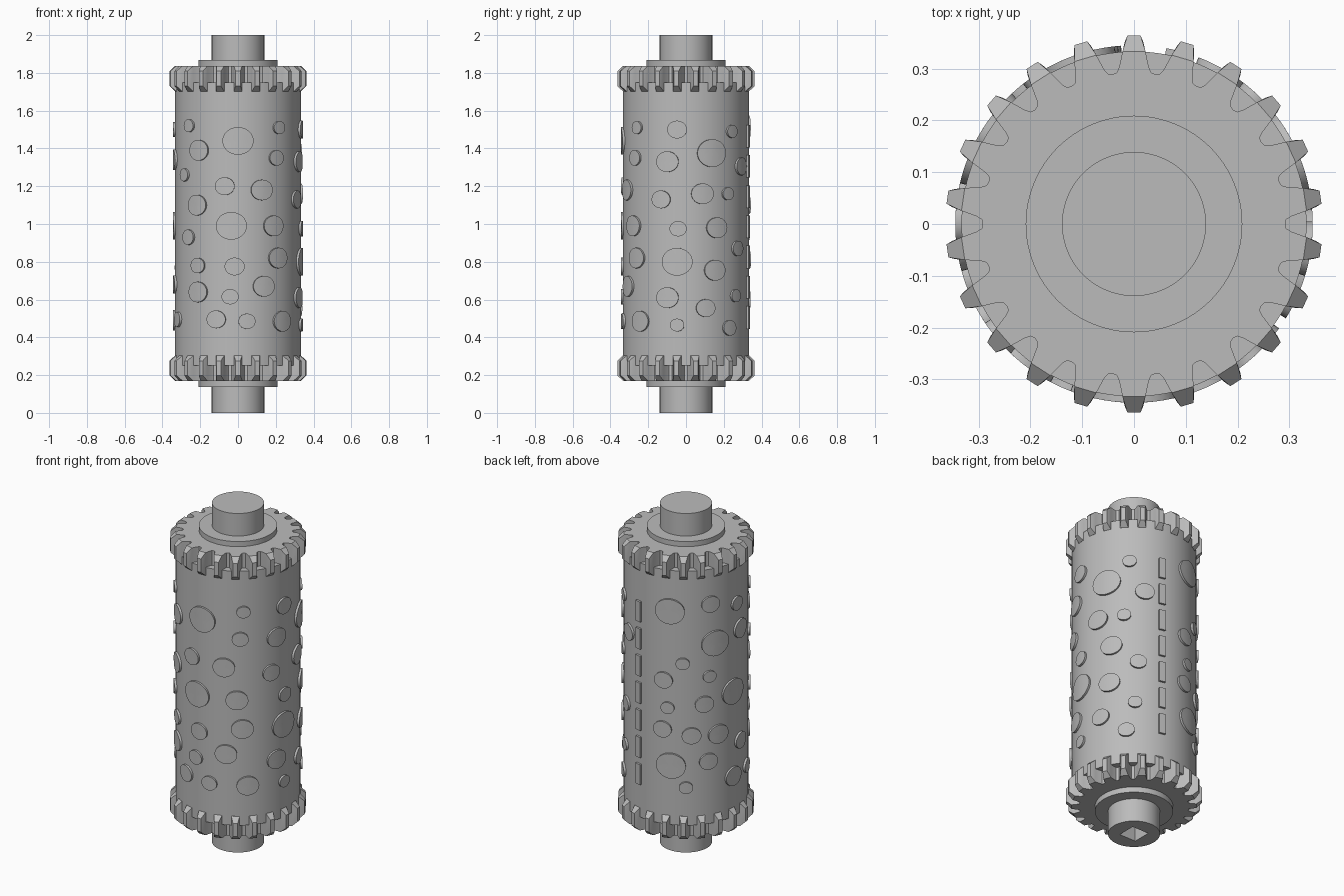
import bpy, bmesh
from math import sin, cos, pi, radians

if "Cube" in bpy.data.objects:
    bpy.data.objects.remove(bpy.data.objects["Cube"])

BODY_R = 0.333
RAISED_R = 0.345

grey = bpy.data.materials.new("plain grey")
grey.use_nodes = True
grey.diffuse_color = (0.5, 0.5, 0.5, 1)
grey.node_tree.nodes["Principled BSDF"].inputs["Base Color"].default_value = grey.diffuse_color


def polar(r, angle, z):
    return (r * cos(angle), r * sin(angle), z)


def finish(name, bm):
    """Turn a bmesh into a grey object with crisp edges."""
    bmesh.ops.remove_doubles(bm, verts=bm.verts, dist=1e-5)
    bmesh.ops.recalc_face_normals(bm, faces=bm.faces)
    mesh = bpy.data.meshes.new(name)
    bm.to_mesh(mesh)
    bm.free()
    mesh.materials.append(grey)
    obj = bpy.data.objects.new(name, mesh)
    bpy.context.collection.objects.link(obj)
    bpy.ops.object.select_all(action="DESELECT")
    obj.select_set(True)
    bpy.context.view_layer.objects.active = obj
    bpy.ops.object.shade_smooth_by_angle(angle=radians(30))
    return obj


def skin(bm, rings):
    """Join closed rings of points in order; return the vertex rings."""
    loops = [[bm.verts.new(p) for p in ring] for ring in rings]
    n = len(loops[0])
    for low, high in zip(loops, loops[1:]):
        for i in range(n):
            j = (i + 1) % n
            bm.faces.new((low[i], low[j], high[j], high[i]))
    return loops


def cylinder(name, r, z0, z1, sides=96):
    bm = bmesh.new()
    rings = [[polar(r, 2 * pi * i / sides, z) for i in range(sides)] for z in (z0, z1)]
    for loop in skin(bm, rings):
        bm.faces.new(loop)
    return finish(name, bm)


# Toothed ring with chamfered tooth ends
TEETH = 22
FLANK = [(8.18, 0.292), (6.5, 0.294), (5.4, 0.304), (3.8, 0.334), (2.9, 0.352), (2.0, 0.364)]
TOOTH = FLANK + [(-a, r) for a, r in reversed(FLANK[1:])]


def toothed_ring(name, z0, z1, chamfer=0.028):
    def outline(z, trimmed):
        points = []
        for k in range(TEETH):
            centre = pi / 2 + 2 * pi * k / TEETH
            for a, r in TOOTH:
                if trimmed and r > 0.334:
                    a, r = (3.8 if a > 0 else -3.8), 0.334
                points.append(polar(r, centre - radians(a), z))
        return points

    bm = bmesh.new()
    loops = skin(bm, [outline(z0, True), outline(z0 + chamfer, False),
                      outline(z1 - chamfer, False), outline(z1, True)])
    ends = (loops[0], loops[-1])
    bmesh.ops.remove_doubles(bm, verts=bm.verts, dist=1e-5)
    for loop in ends:
        bm.faces.new([v for v in loop if v.is_valid])
    return finish(name, bm)


# Raised oval spots that follow the curve of the drum
def add_spots(bm, size, places, sides=32):
    for degrees, height in places:
        def ring(scale, r):
            return [polar(r, radians(degrees) + 1.03 * size * scale * cos(u) / BODY_R,
                          height + 0.94 * size * scale * sin(u))
                    for u in (2 * pi * i / sides for i in range(sides))]
        loops = skin(bm, [ring(1, BODY_R - 0.01), ring(1, RAISED_R),
                          ring(0.6, RAISED_R), ring(0.2, RAISED_R)])
        bm.faces.new(loops[-1])


# Raised upright bar on the drum
def add_bar(bm, degrees, height, half_width=0.018, half_height=0.06):
    def ring(r):
        return [polar(r, radians(degrees) + sx * half_width / BODY_R, height + sz * half_height)
                for sx, sz in ((-1, -1), (0, -1), (1, -1), (1, 1), (0, 1), (-1, 1))]
    a, b, c, d, e, f = skin(bm, [ring(BODY_R - 0.01), ring(RAISED_R)])[1]
    bm.faces.new((a, b, e, f))
    bm.faces.new((b, c, d, e))


# Drum, collars and toothed rings
cylinder("drum", BODY_R, 0.25, 1.75, 128)
cylinder("lower_collar", 0.209, 0.138, 0.2)
cylinder("upper_collar", 0.209, 1.8, 1.867)
toothed_ring("lower_toothed_ring", 0.17, 0.304)
toothed_ring("upper_toothed_ring", 1.702, 1.837)

# Shaft ends, the lower one with a square drive socket
cylinder("upper_shaft", 0.139, 1.8, 2)
shaft = cylinder("lower_shaft", 0.139, 0, 0.25)
bpy.ops.mesh.primitive_cube_add(size=1)
cutter = bpy.context.object
cutter.scale = (0.108, 0.108, 0.3)
cut = shaft.modifiers.new("socket", "BOOLEAN")
cut.object = cutter
bpy.context.view_layer.objects.active = shaft
bpy.ops.object.modifier_apply(modifier="socket")
bpy.data.objects.remove(cutter)

# Raised pattern
spots = bmesh.new()
add_spots(spots, 0.078, [(-90, 1.44), (-96, .99), (24, 1.375), (-8, .8), (110, 1.51),
                         (153, 1.31), (174, .99), (111, .6)])
add_spots(spots, 0.058, [(-128, 1.39), (-68, 1.18), (-130, 1.1), (-56, .99), (-51, .82),
                         (-129, .64), (-66, .67), (-46, .485), (-17, 1.33), (15, 1.16),
                         (29, .98), (27, .755), (-17, .61), (156, .77), (174, .49), (185, 1.34)])
add_spots(spots, 0.05, [(-102, 1.2), (-93, .775), (-110, .495), (-8, 1.5), (-23, 1.13),
                        (18, .555), (104, 1.1), (103, .81), (142, .96), (146, .62),
                        (130, .78), (148, 1.545), (185, .68), (60, 1.305)])
add_spots(spots, 0.043, [(-53, 1.35), (-141, .93), (-129, .78), (-97, .615), (-82, .485),
                         (-7, .975), (54, .87), (43, .45), (199, .495), (179, 1.5)])
add_spots(spots, 0.036, [(-140, 1.52), (-50, 1.51), (-147, 1.26), (46, 1.49), (41, 1.16),
                         (51, .62), (-8, .465), (122, 1.205), (147, 1.12), (108, .94), (125, .475)])
finish("raised_spots", spots)

bars = bmesh.new()
for step in range(7):
    add_bar(bars, 76.5, 0.505 + 0.16 * step)
finish("raised_bars", bars)
